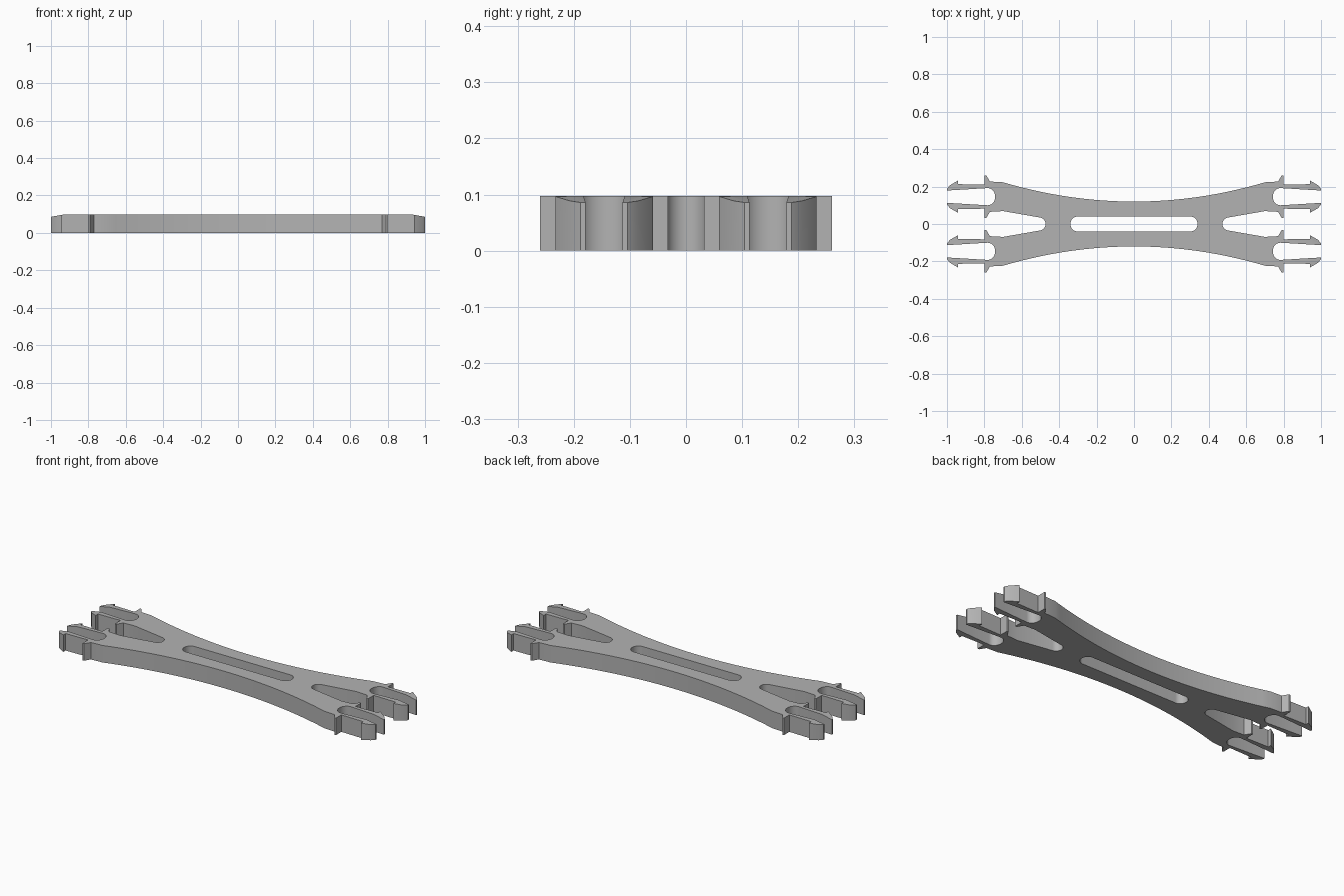
import bpy, bmesh
from math import sin, cos, radians
from mathutils import Vector

cube = bpy.data.objects.get("Cube")
if cube:
    bpy.data.objects.remove(cube, do_unlink=True)

H = 0.097          # plate thickness
FORK_Y = 0.146     # centre line of each fork
TIP_X = 0.938      # where the tips start to slope down


def arc(cx, cy, rx, ry, a0, a1, n=8):
    """Points along an elliptical arc, angles in degrees."""
    angles = [radians(a0 + (a1 - a0) * i / n) for i in range(n + 1)]
    return [(cx + rx * cos(a), cy + ry * sin(a)) for a in angles]


# Half of a fork, as x and distance from its centre line, root to tip
shoulder = [(0.70, 0.077), (0.77, 0.081), (0.79, 0.114), (0.80, 0.114), (0.80, 0.064)]
prong = [(0.94, 0.067), (0.94, 0.087), (0.984, 0.061), (1.0, 0.042), (1.0, 0.033)]
half_fork = shoulder + prong

# One quarter of the plate outline, anticlockwise
outline = [(0, 0.04)]
outline += arc(0.302, 0, 0.038, 0.04, 90, 0)                   # centre slot end
outline += arc(0.508, 0, 0.035, 0.035, 180, 100)               # end notch
outline += [(x, FORK_Y - d) for x, d in half_fork]             # inner prong
outline += arc(0.782, FORK_Y, 0.04, 0.046, 270, 90, 14)        # fork slot
outline += [(x, FORK_Y + d) for x, d in reversed(half_fork)]   # outer prong
waist = [0.7 * i / 16 for i in range(15, -1, -1)]
outline += [(x, 0.12 + 0.103 * (x / 0.7) ** 2) for x in waist]  # curved waist

# Extrude the quarter
bm = bmesh.new()
base = bm.faces.new([bm.verts.new((x, y, 0)) for x, y in outline])
top = bmesh.ops.extrude_face_region(bm, geom=[base], use_keep_orig=True)
bmesh.ops.translate(bm, vec=(0, 0, H),
                    verts=[v for v in top["geom"] if isinstance(v, bmesh.types.BMVert)])
bmesh.ops.recalc_face_normals(bm, faces=bm.faces)

# Leave the mirror seams open
seams = [f for f in bm.faces
         if all(abs(v.co.x) < 1e-5 for v in f.verts)
         or all(abs(v.co.y) < 1e-5 for v in f.verts)]
bmesh.ops.delete(bm, geom=seams, context="FACES")

# Slope the top of the prong tips
bmesh.ops.bisect_plane(bm, geom=bm.verts[:] + bm.edges[:] + bm.faces[:], dist=1e-5,
                       plane_co=Vector((TIP_X, 0, 0)), plane_no=Vector((1, 0, 0)))
for v in bm.verts:
    if v.co.z > H / 2 and v.co.x > TIP_X:
        v.co.z -= (v.co.x - TIP_X) * 0.18

mesh = bpy.data.meshes.new("forked_link_plate")
bm.to_mesh(mesh)
bm.free()
plate = bpy.data.objects.new("forked_link_plate", mesh)
bpy.context.collection.objects.link(plate)

# Plain grey
grey = bpy.data.materials.new("plain_grey")
grey.use_nodes = True
colour = (0.45, 0.45, 0.45, 1)
grey.diffuse_color = colour
grey.node_tree.nodes["Principled BSDF"].inputs["Base Color"].default_value = colour
mesh.materials.append(grey)

bpy.context.view_layer.objects.active = plate
plate.select_set(True)
bpy.ops.object.shade_smooth_by_angle(angle=radians(20))

# Mirror to all four corners
mirror = plate.modifiers.new("four_corners", "MIRROR")
mirror.use_axis = (True, True, False)
mirror.merge_threshold = 0.0001
